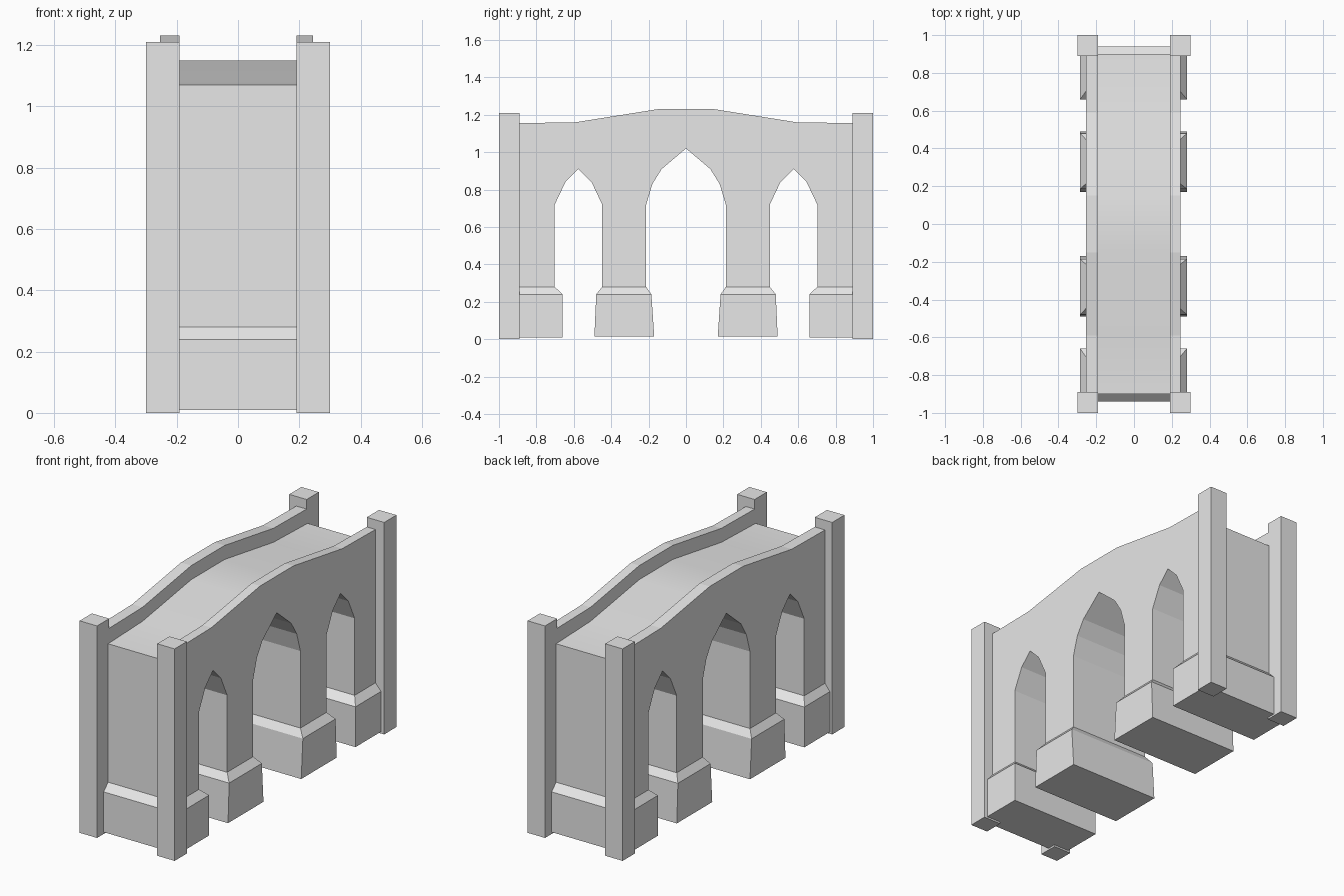
import bpy
import bmesh
from math import radians

cube = bpy.data.objects.get("Cube")
if cube:
    bpy.data.objects.remove(cube, do_unlink=True)

stone = bpy.data.materials.new("grey_stone")
stone.use_nodes = True
GREY = (0.8, 0.8, 0.8, 1)
stone.diffuse_color = GREY
stone.node_tree.nodes["Principled BSDF"].inputs["Base Color"].default_value = GREY

LEFT, RIGHT = 0.245, -0.255    # outer wall faces
INNER = 0.19                   # inside of the parapets
END = 0.9                      # end walls
SPRING, FOOT = 0.72, 0.25      # arch spring line, bottom of the wall


def finish(bm, name):
    bmesh.ops.recalc_face_normals(bm, faces=bm.faces)
    mesh = bpy.data.meshes.new(name)
    bm.to_mesh(mesh)
    bm.free()
    mesh.materials.append(stone)
    obj = bpy.data.objects.new(name, mesh)
    bpy.context.collection.objects.link(obj)
    return obj


def loft(name, rings):
    """Skin closed rings that have equal point counts and cap both ends."""
    bm = bmesh.new()
    loops = [[bm.verts.new(p) for p in ring] for ring in rings]
    for a, b in zip(loops, loops[1:]):
        for i in range(len(a)):
            j = (i + 1) % len(a)
            bm.faces.new((a[i], a[j], b[j], b[i]))
    bm.faces.new(loops[0])
    bm.faces.new(loops[-1])
    return finish(bm, name)


def extrude_x(name, profile, x0, x1):
    return loft(name, [[(x, y, z) for y, z in profile] for x in (x0, x1)])


def rect(x0, x1, y0, y1, z):
    return [(x0, y0, z), (x1, y0, z), (x1, y1, z), (x0, y1, z)]


def arch(centre, half, points):
    """Pointed opening from its -y foot to its +y foot; points are (offset, z)."""
    side = [(half, FOOT), (half, SPRING)] + points
    left = [(centre - d, z) for d, z in side]
    right = [(centre + d, z) for d, z in reversed(side[:-1])]
    return left + right


def crown(end, shoulder, top):
    """Humped line along the bridge."""
    half = [(END, end), (0.59, shoulder), (0.15, top)]
    return [(-y, z) for y, z in half] + half[::-1]


# Arched wall body with its deck
deck_line = crown(1.07, 1.08, 1.15)
parapet_line = crown(1.155, 1.16, 1.23)
small = [(0.07, 0.84), (0, 0.91)]
large = [(0.18, 0.83), (0.13, 0.91), (0, 1.02)]
outline = [(-END, FOOT)]
outline += arch(-0.575, 0.127, small) + arch(0, 0.213, large) + arch(0.575, 0.127, small)
outline += [(END, FOOT)] + deck_line[::-1]
body = extrude_x("arched_wall", outline, RIGHT, LEFT)
bpy.context.view_layer.objects.active = body
body.select_set(True)
bpy.ops.object.shade_smooth_by_angle(angle=radians(12))

# Parapets following the hump
strip = deck_line + parapet_line[::-1]
extrude_x("left_parapet", strip, INNER, LEFT)
extrude_x("right_parapet", strip, RIGHT, -INNER)

# Pier bases with bevelled tops: (bottom, shoulder, top) spans along y
inner_spans = [(0.17, 0.49), (0.185, 0.48), (0.213, 0.448)]
outer_spans = [(0.66, 0.94), (0.66, 0.94), (0.702, END)]
for side, s in (("front", -1), ("back", 1)):
    for kind, spans, bottom in (("inner", inner_spans, 0.015), ("outer", outer_spans, 0.01)):
        widths = [(-0.285, 0.28), (-0.285, 0.28), (RIGHT, LEFT)]
        rings = [rect(x0, x1, s * y0, s * y1, z)
                 for (x0, x1), (y0, y1), z in zip(widths, spans, (bottom, 0.24, 0.28))]
        loft(f"{side}_{kind}_pier_base", rings)

# Corner pillars
for end, sy in (("front", -1), ("back", 1)):
    for side, sx in (("left", 1), ("right", -1)):
        loft(f"{end}_{side}_pillar",
             [rect(sx * INNER, sx * 0.3, sy * 0.89, sy, z) for z in (0, 1.21)])
